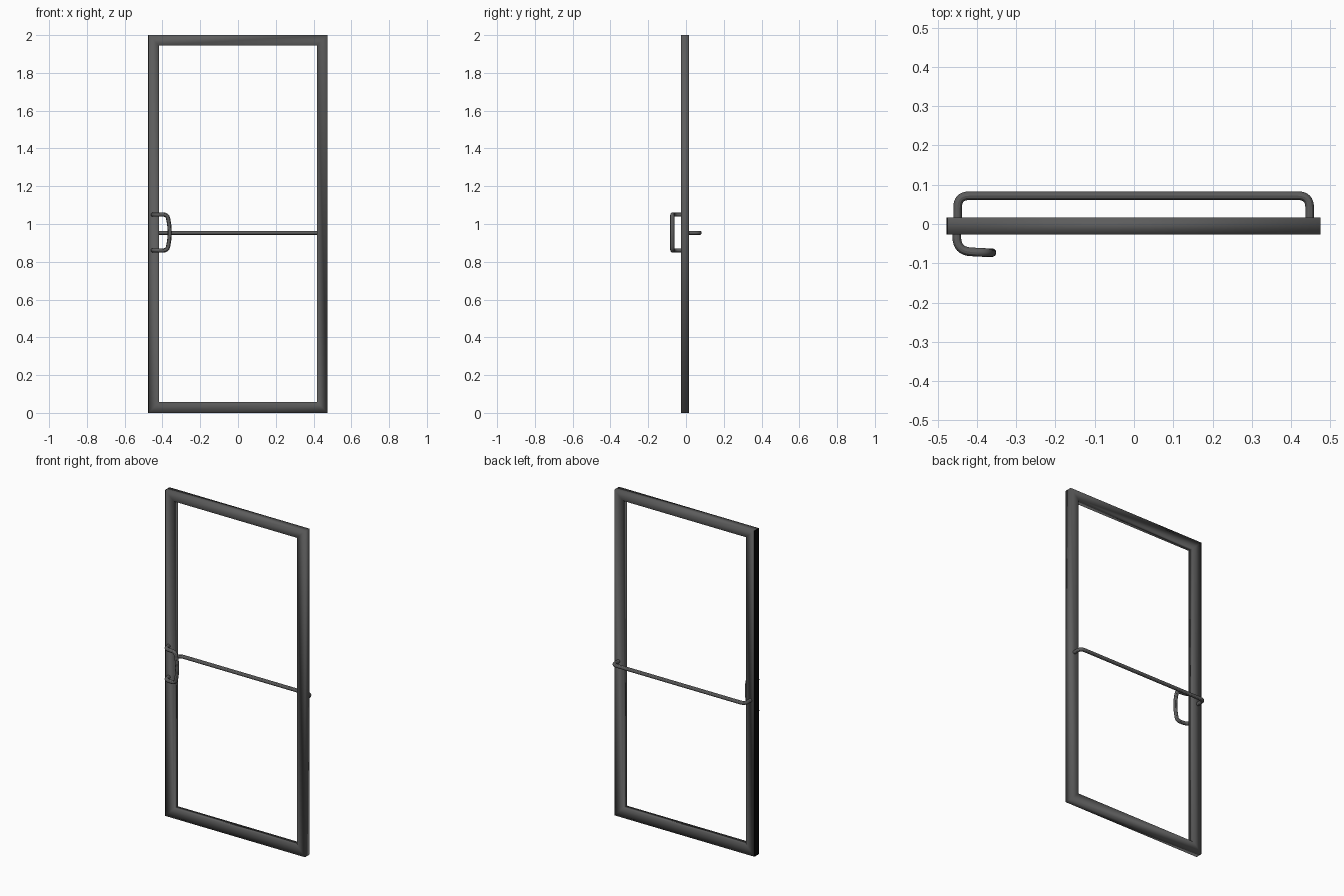
import bpy, bmesh
from mathutils import Vector

if "Cube" in bpy.data.objects:
    bpy.data.objects.remove(bpy.data.objects["Cube"])

metal = bpy.data.materials.new("dark_grey_metal")
metal.diffuse_color = (0.108, 0.108, 0.108, 1)
metal.use_nodes = True
metal.node_tree.nodes["Principled BSDF"].inputs["Base Color"].default_value = metal.diffuse_color
rubber = bpy.data.materials.new("black_rubber")
rubber.diffuse_color = (0.003, 0.003, 0.003, 1)
rubber.use_nodes = True
rubber.node_tree.nodes["Principled BSDF"].inputs["Base Color"].default_value = rubber.diffuse_color


def tube(name, pts, bends, radius):
    """Round bar along pts, each inner corner rounded by its bend length."""
    pts = [Vector(p) for p in pts]
    path = [pts[0]]
    for i in range(1, len(pts) - 1):
        c = pts[i]
        a = c + (pts[i - 1] - c).normalized() * bends[i - 1]
        b = c + (pts[i + 1] - c).normalized() * bends[i - 1]
        for k in range(9):
            t = k / 8
            path.append(a * (1 - t) ** 2 + c * 2 * t * (1 - t) + b * t * t)
    path.append(pts[-1])
    cu = bpy.data.curves.new(name, 'CURVE')
    cu.dimensions = '3D'
    cu.bevel_depth = radius
    cu.bevel_resolution = 4
    cu.use_fill_caps = True
    sp = cu.splines.new('POLY')
    sp.points.add(len(path) - 1)
    for q, p in zip(sp.points, path):
        q.co = (*p, 1)
    cu.materials.append(metal)
    ob = bpy.data.objects.new(name, cu)
    bpy.context.collection.objects.link(ob)
    bpy.ops.object.select_all(action='DESELECT')
    ob.select_set(True)
    bpy.context.view_layer.objects.active = ob
    bpy.ops.object.convert(target='MESH')
    bpy.ops.object.shade_smooth_by_angle()


# Mitred door frame: four rectangular loops joined into a closed ring
Y0, Y1 = -0.027, 0.017
outer = (0.474, 0.0, 2.0)
inner = (0.419, 0.057, 1.946)
bm = bmesh.new()
loops = []
for (w, lo, hi), y in ((outer, Y0), (inner, Y0), (inner, Y1), (outer, Y1)):
    loops.append([bm.verts.new((x, y, z)) for x, z in
                  ((-w, lo), (w, lo), (w, hi), (-w, hi))])
for i in range(4):
    a, b = loops[i], loops[(i + 1) % 4]
    for j in range(4):
        k = (j + 1) % 4
        bm.faces.new((a[j], a[k], b[k], b[j]))
bmesh.ops.recalc_face_normals(bm, faces=bm.faces)
for f in bm.faces:
    f.smooth = True
me = bpy.data.meshes.new("door_frame")
bm.to_mesh(me)
bm.free()
me.materials.append(metal)
bpy.context.collection.objects.link(bpy.data.objects.new("door_frame", me))

# Thin black seal along the opening edge
bpy.ops.mesh.primitive_cube_add(size=1, location=(-0.475, (Y0 + Y1) / 2, 1))
seal = bpy.context.object
seal.name = "edge_seal"
seal.scale = (0.004, Y1 - Y0, 2)
seal.data.materials.append(rubber)

# Towel bar across the back
tube("back_towel_bar",
     [(-0.449, 0.01, 0.953), (-0.449, 0.072, 0.953),
      (0.447, 0.072, 0.953), (0.447, 0.01, 0.953)],
     [0.03, 0.03], 0.011)

# Bowed pull handle on the front, near the left stile
tube("front_pull_handle",
     [(-0.451, -0.015, 1.05), (-0.451, -0.069, 1.05), (-0.374, -0.073, 1.05),
      (-0.356, -0.073, 0.955),
      (-0.374, -0.073, 0.86), (-0.451, -0.069, 0.86), (-0.451, -0.015, 0.86)],
     [0.036, 0.022, 0.06, 0.022, 0.036], 0.011)
